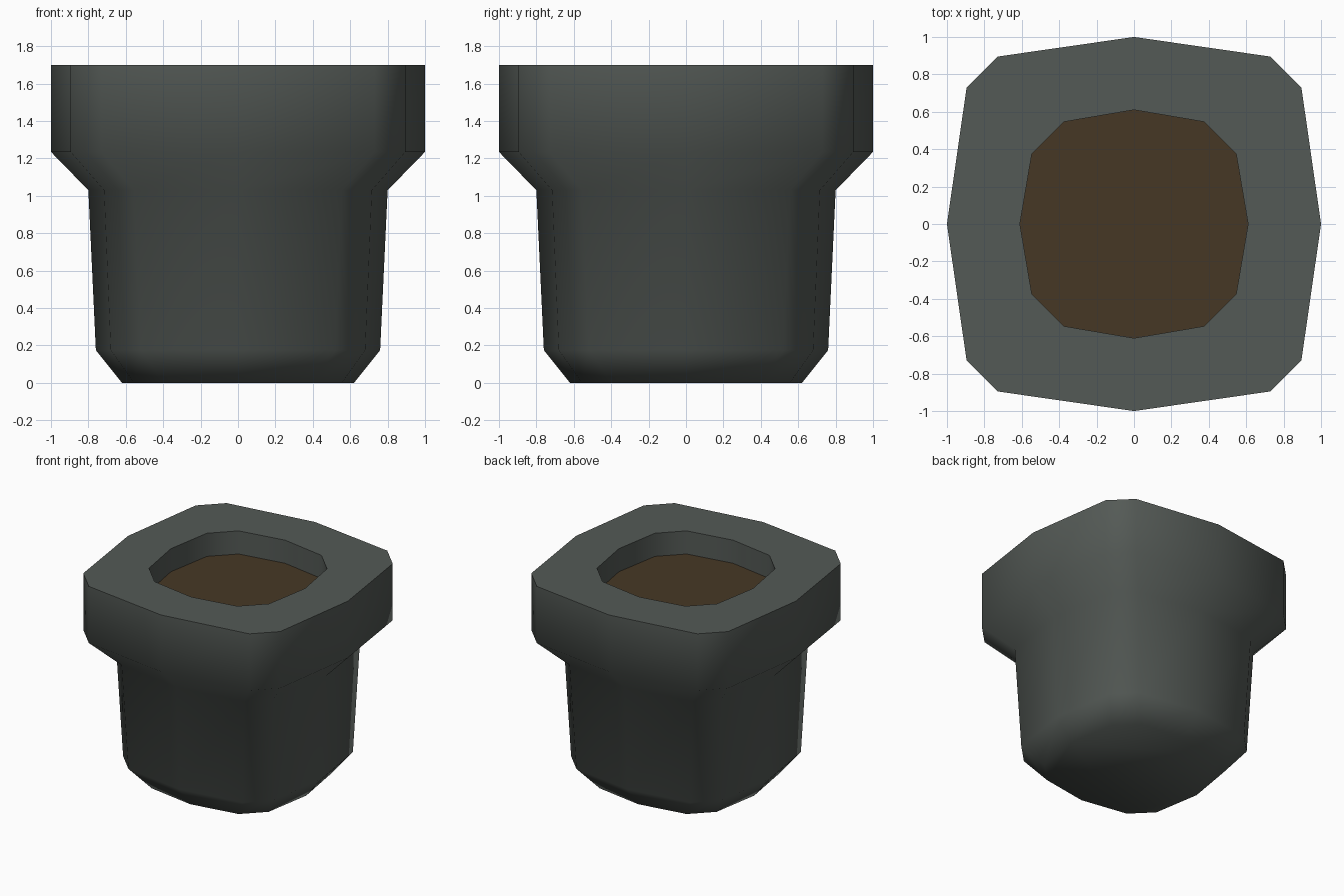
import bpy, bmesh

if "Cube" in bpy.data.objects:
    bpy.data.objects.remove(bpy.data.objects["Cube"])

def material(name, rgb):
    m = bpy.data.materials.new(name)
    m.diffuse_color = (*rgb, 1)
    m.use_nodes = True
    m.node_tree.nodes["Principled BSDF"].inputs["Base Color"].default_value = m.diffuse_color
    return m

stone = material("dark grey stone", (0.088, 0.101, 0.092))
earth = material("brown soil", (0.061, 0.039, 0.018))

def ring(bm, r, z, corner):
    """Twelve-sided bulged square: side midpoints at r, chamfered corners."""
    a, b = r * 0.895, r * 0.895 - corner
    pts = [(r, 0), (a, b), (b, a)]
    out = []
    for _ in range(4):
        out += [bm.verts.new((x, y, z)) for x, y in pts]
        pts = [(-y, x) for x, y in pts]
    return out

def finish(bm, name, mat):
    bmesh.ops.recalc_face_normals(bm, faces=bm.faces)
    me = bpy.data.meshes.new(name)
    bm.to_mesh(me)
    bm.free()
    ob = bpy.data.objects.new(name, me)
    bpy.context.collection.objects.link(ob)
    me.materials.append(mat)
    return ob

# Soil level and opening radius
SOIL_Z, OPEN_R = 1.51, 0.61

# Pot: outer profile from the base up, over the rim and down the inside wall
profile = [(0.62, 0.0, 0.16), (0.76, 0.175, 0.16), (0.80, 1.03, 0.16),
           (1.0, 1.235, 0.165), (1.0, 1.70, 0.165),
           (OPEN_R, 1.70, 0.17), (OPEN_R, SOIL_Z - 0.01, 0.17)]
bm = bmesh.new()
rings = [ring(bm, *p) for p in profile]
for lo, hi in zip(rings, rings[1:]):
    for i in range(12):
        j = (i + 1) % 12
        bm.faces.new((lo[i], lo[j], hi[j], hi[i]))
bm.faces.new(rings[0][::-1])
cap = bm.faces.new(rings[-1])
bmesh.ops.recalc_face_normals(bm, faces=bm.faces)
bm.faces.remove(cap)
pot = finish(bm, "pot", stone)

# Smooth body with a crisp rim
for p in pot.data.polygons:
    p.use_smooth = True
bpy.context.view_layer.objects.active = pot
pot.select_set(True)
bpy.ops.object.shade_smooth_by_angle(angle=1.1)

# Soil surface inside the opening
bm = bmesh.new()
face = bm.faces.new(ring(bm, OPEN_R, SOIL_Z, 0.17))
soil = finish(bm, "soil", earth)
if soil.data.polygons[0].normal.z < 0:
    soil.data.flip_normals()
